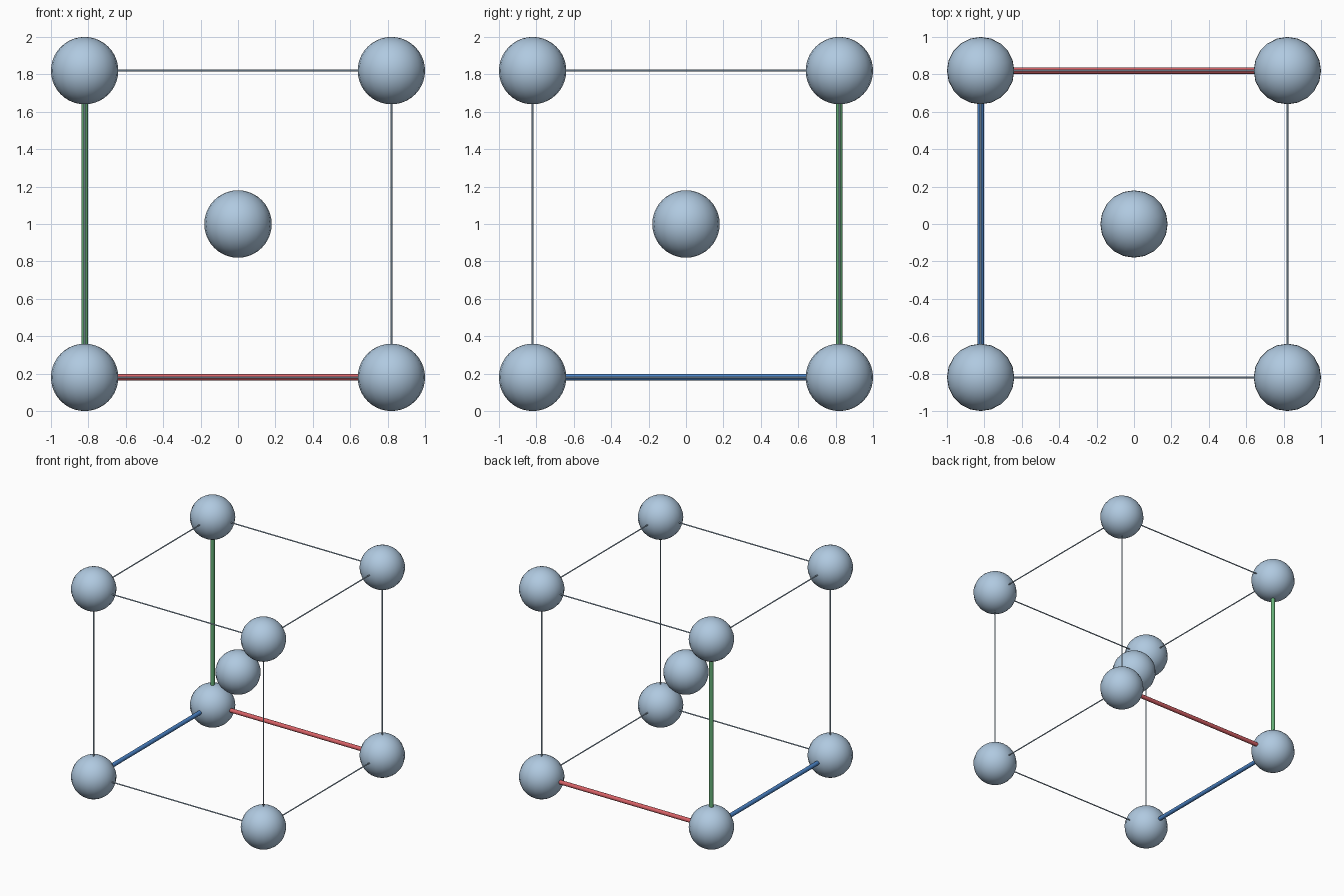
import bpy
import math
from mathutils import Vector

if "Cube" in bpy.data.objects:
    bpy.data.objects.remove(bpy.data.objects["Cube"])

H = 0.82        # half spacing of the corner balls
MID = 1.0       # height of the cage centre
BALL_R = 0.18
EDGE_R = 0.005
AXIS_R = 0.018


def material(name, r, g, b):
    """Flat material from an sRGB colour."""
    def lin(c):
        return c / 12.92 if c <= 0.04045 else ((c + 0.055) / 1.055) ** 2.4
    m = bpy.data.materials.new(name)
    m.diffuse_color = (lin(r), lin(g), lin(b), 1)
    m.use_nodes = True
    m.node_tree.nodes["Principled BSDF"].inputs["Base Color"].default_value = m.diffuse_color
    return m


pale_blue = material("pale_blue", 0.69, 0.79, 0.88)
red = material("red", 0.84, 0.38, 0.40)
green = material("green", 0.40, 0.69, 0.47)
blue = material("blue", 0.29, 0.51, 0.77)


def finish(name, mat):
    ob = bpy.context.object
    ob.name = name
    ob.data.materials.append(mat)
    bpy.ops.object.shade_smooth_by_angle(angle=math.radians(40))


def ball(name, loc):
    bpy.ops.mesh.primitive_uv_sphere_add(
        segments=20, ring_count=20, radius=BALL_R, location=loc)
    finish(name, pale_blue)


def rod(name, start, end, radius, mat):
    a, b = Vector(start), Vector(end)
    d = b - a
    bpy.ops.mesh.primitive_cylinder_add(
        vertices=12, radius=radius, depth=d.length, location=(a + b) / 2,
        rotation=d.to_track_quat('Z', 'Y').to_euler())
    finish(name, mat)


# Balls: eight corners and one in the middle
for x in (-H, H):
    for y in (-H, H):
        for z in (-H, H):
            ball("corner_ball", (x, y, MID + z))
ball("centre_ball", (0, 0, MID))

# Cage: four edges along each axis, the three at the origin corner thick
origin = (-1, 1, -1)
thick = [("red_axis", red), ("blue_axis", blue), ("green_axis", green)]
centre = Vector((0, 0, MID))
for axis in range(3):
    u, v = [i for i in range(3) if i != axis]
    for su in (-1, 1):
        for sv in (-1, 1):
            a = Vector((0, 0, 0))
            a[axis], a[u], a[v] = -H, su * H, sv * H
            b = a.copy()
            b[axis] = H
            if su == origin[u] and sv == origin[v]:
                name, mat = thick[axis]
                rod(name, centre + a, centre + b, AXIS_R, mat)
            else:
                rod("cage_edge", centre + a, centre + b, EDGE_R, pale_blue)
